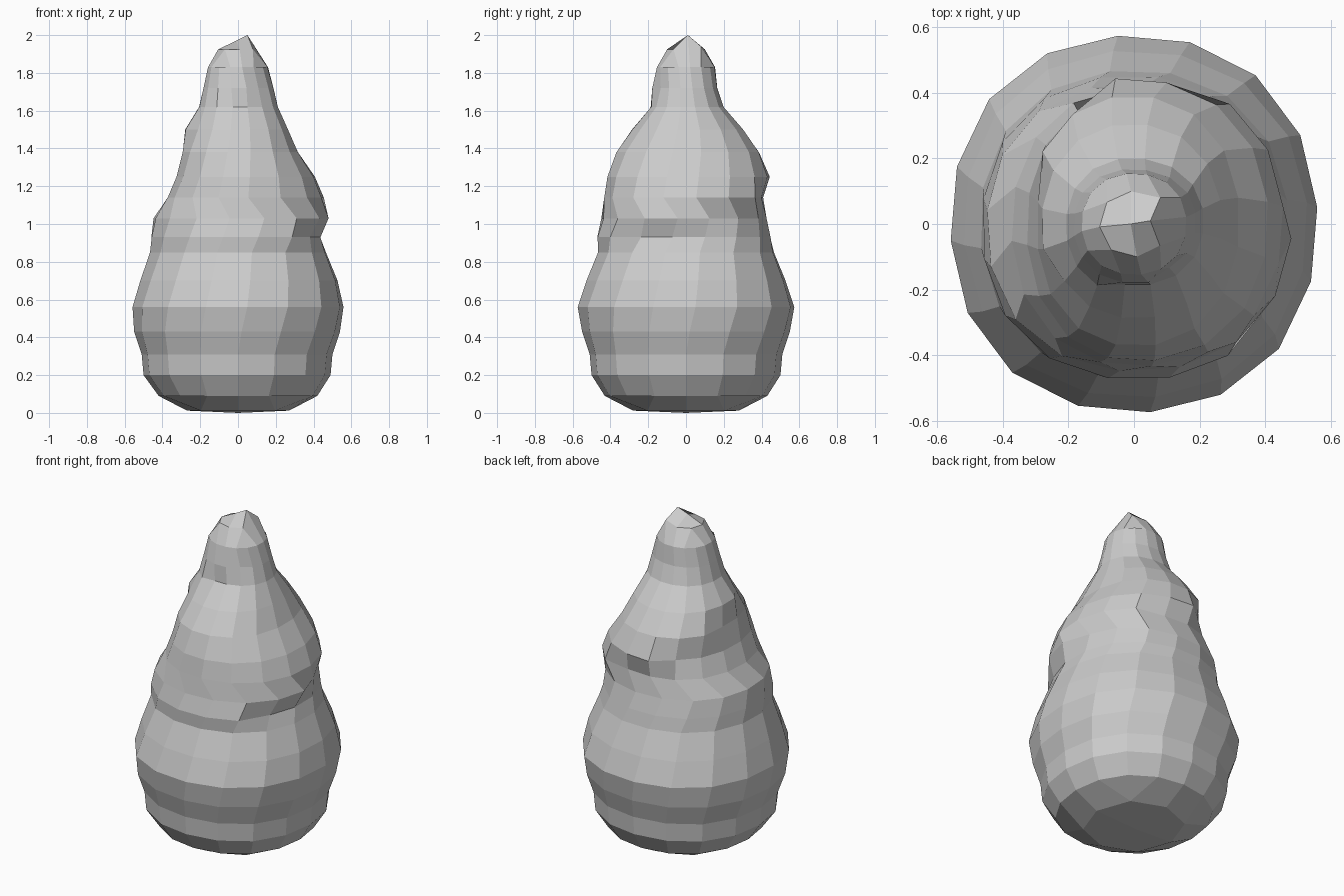
import bpy, bmesh
from math import sin, cos, radians

cube = bpy.data.objects.get("Cube")
if cube:
    bpy.data.objects.remove(cube)

SIDES = 16
# Each ring: height, -x radius, +x radius, y radius, twist in degrees
RINGS = [
    (.09, .42, .42, .43, 0), (.2, .5, .49, .5, 0), (.31, .51, .5, .51, 0),
    (.43, .55, .54, .55, 2), (.56, .56, .56, .575, 5), (.7, .52, .53, .53, 7),
    (.85, .47, .47, .47, 9), (.93, .46, .46, .46, 13), (1.03, .45, .46, .44, 17),
    (1.14, .38, .44, .43, 7), (1.25, .34, .4, .42, 9), (1.38, .31, .32, .38, 12),
    (1.5, .27, .27, .3, 14), (1.62, .2, .22, .2, 14), (1.72, .18, .2, .17, 12),
    (1.83, .16, .16, .155, 8),
]


def fold(z, angle):
    """Spiral fold: the skin swells round the body, then steps back in."""
    if not .88 < z < 1.75:
        return 0
    start = 310 + (z - .9) * 430
    turn = ((angle - start) % 360) / 360
    return (.045 if z < 1.3 else .03) * (turn - .5)


def ring(bm, count, z, left, right, depth, twist):
    verts = []
    for i in range(count):
        deg = 360 * i / count + twist
        a = radians(deg)
        swell = 1 + .03 * sin(2 * a) ** 2
        width = right if cos(a) > 0 else left
        grow = swell + fold(z, deg) / width
        verts.append(bm.verts.new((width * grow * cos(a), depth * grow * sin(a), z)))
    return verts


def cap(bm, outer, inner, centre):
    """Close a sixteen-sided ring with a rounded four by four grid."""
    for c in range(4):
        o, n = 4 * c, 2 * c
        mid, corner, after = inner[n], inner[n + 1], inner[(n + 2) % 8]
        bm.faces.new((outer[o], outer[o + 1], corner, mid))
        bm.faces.new((outer[o + 1], outer[o + 2], outer[o + 3], corner))
        bm.faces.new((outer[o + 3], outer[(o + 4) % SIDES], after, corner))
        bm.faces.new((mid, corner, after, centre))


bm = bmesh.new()

# Folded body wall
rows = [ring(bm, SIDES, *r) for r in RINGS]
for low, high in zip(rows, rows[1:]):
    for i in range(SIDES):
        j = (i + 1) % SIDES
        bm.faces.new((low[i], low[j], high[j], high[i]))

# Nearly flat underside
base = ring(bm, SIDES // 2, .012, .27, .27, .28, 0)
cap(bm, rows[0], base, bm.verts.new((0, 0, 0)))

# Rounded crown with a small pinched tip
crown = ring(bm, SIDES // 2, 1.925, .105, .1, .1, 5)
crown[0].co = (.05, .01, 2)
crown[1].co = (.08, .08, 1.94)
cap(bm, rows[-1], crown, bm.verts.new((-.01, 0, 1.97)))

bmesh.ops.recalc_face_normals(bm, faces=bm.faces)
mesh = bpy.data.meshes.new("folded_body")
bm.to_mesh(mesh)
bm.free()
body = bpy.data.objects.new("folded_body", mesh)
bpy.context.collection.objects.link(body)

# Single pale grey colour
grey = bpy.data.materials.new("pale_grey")
grey.use_nodes = True
colour = (.6, .6, .6, 1)
grey.diffuse_color = colour
grey.node_tree.nodes["Principled BSDF"].inputs["Base Color"].default_value = colour
mesh.materials.append(grey)
